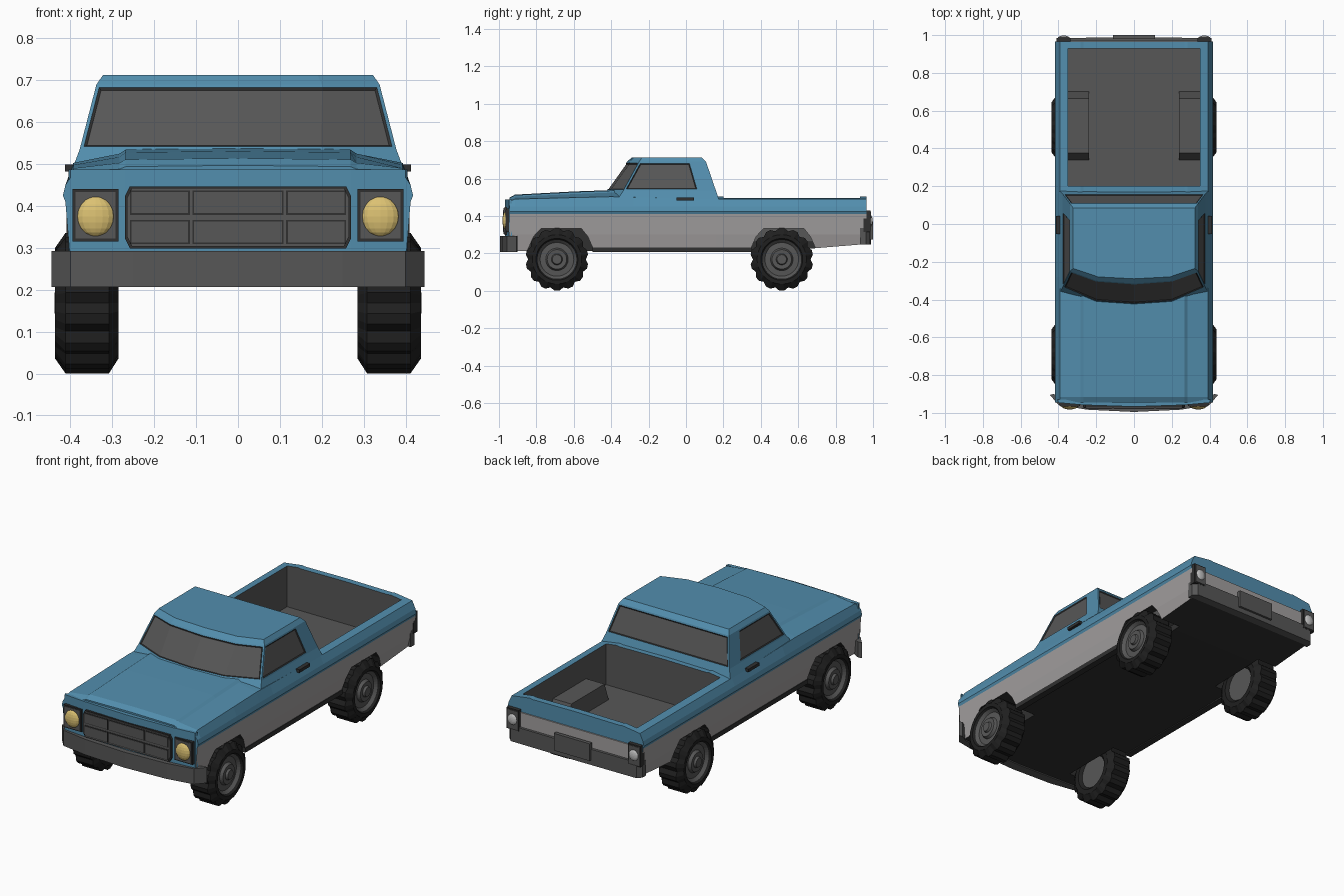
import bpy, bmesh, math
from mathutils import Vector

if "Cube" in bpy.data.objects:
    bpy.data.objects.remove(bpy.data.objects["Cube"])


def material(name, r, g, b):
    m = bpy.data.materials.new(name)
    m.diffuse_color = (r, g, b, 1)
    m.use_nodes = True
    m.node_tree.nodes["Principled BSDF"].inputs["Base Color"].default_value = m.diffuse_color
    return m


BLUE = material("blue_paint", 0.085, 0.27, 0.42)
SILVER = material("grey_panel", 0.36, 0.345, 0.345)
DARK = material("dark_grey", 0.095, 0.095, 0.095)
BLACK = material("black_trim", 0.03, 0.03, 0.03)
RUBBER = material("tyre_rubber", 0.014, 0.014, 0.014)
YELLOW = material("headlight_yellow", 0.72, 0.54, 0.17)
WHITE = material("tail_lens", 0.55, 0.55, 0.55)


def finish(name, bm, *mats):
    bmesh.ops.recalc_face_normals(bm, faces=bm.faces)
    me = bpy.data.meshes.new(name)
    bm.to_mesh(me)
    bm.free()
    for m in mats:
        me.materials.append(m)
    ob = bpy.data.objects.new(name, me)
    bpy.context.collection.objects.link(ob)
    return ob


def rings_mesh(rings, cap=True):
    """Skin closed rings of points; returns bmesh and side faces[ring][segment]."""
    bm = bmesh.new()
    vs = [[bm.verts.new(p) for p in r] for r in rings]
    n = len(rings[0])
    sides = [[bm.faces.new((a[j], a[(j + 1) % n], b[(j + 1) % n], b[j])) for j in range(n)]
             for a, b in zip(vs, vs[1:])]
    if cap:
        bm.faces.new(vs[0])
        bm.faces.new(vs[-1])
    return bm, sides


def prism(name, pts, lo, hi, axis, mat):
    """Extrude a 2D outline along an axis (the other two axes in x,y,z order)."""
    def put(p, h):
        q = list(p)
        q.insert(axis, h)
        return q
    bm, _ = rings_mesh([[put(p, h) for p in pts] for h in (lo, hi)])
    return finish(name, bm, mat)


def box(name, x0, x1, y0, y1, z0, z1, mat):
    return prism(name, [(x0, y0), (x1, y0), (x1, y1), (x0, y1)], z0, z1, 2, mat)


def both(half):
    """Mirror a half outline that starts and ends on the centre line."""
    return half + [(-p[0],) + tuple(p[1:]) for p in reversed(half[1:-1])]


def ellipsoid(name, c, r, mat):
    bm = bmesh.new()
    bmesh.ops.create_uvsphere(bm, u_segments=16, v_segments=10, radius=1)
    for v in bm.verts:
        v.co = Vector(c) + Vector([a * b for a, b in zip(v.co, r)])
    return finish(name, bm, mat)


# Body shell: y, bottom, shoulder, fender, hood heights
stations = [(-0.945, 0.213, 0.478, 0.488, 0.497), (-0.915, 0.213, 0.49, 0.503, 0.514),
            (-0.6, 0.213, 0.498, 0.517, 0.531), (-0.4, 0.213, 0.503, 0.525, 0.538),
            (-0.28, 0.213, 0.5, 0.525, 0.538), (0.16, 0.213, 0.49, 0.505, 0.505),
            (0.66, 0.225, 0.49, 0.505, 0.505), (0.965, 0.25, 0.49, 0.505, 0.505)]
rings = []
for y, zb, sh, fe, ho in stations:
    half = [(0, zb), (0.39, zb), (0.403, 0.3), (0.412, 0.41), (0.418, 0.425), (0.412, 0.45),
            (0.393, sh), (0.283, fe), (0.268, ho - 0.003), (0, ho)]
    rings.append([(x, y, z) for x, z in both(half)])
bm, sides = rings_mesh(rings)
n = len(rings[0])
for strip in sides:
    for j, f in enumerate(strip):
        row = min(j, n - 1 - j)
        f.material_index = 2 if row == 0 else 1 if row < 3 else 0
body = finish("body_shell", bm, BLUE, SILVER, BLACK)

# Wheel arches and cargo bed are cut from the shell
arch = [(-0.865, 0.1), (-0.85, 0.21), (-0.815, 0.29), (-0.775, 0.333), (-0.56, 0.333),
        (-0.525, 0.29), (-0.49, 0.21), (-0.475, 0.1)]
cutters = [box("bed_cutter", -0.35, 0.35, 0.2, 0.93, 0.27, 0.7, DARK)]
for dy in (0, 1.19):
    for s in (-1, 1):
        cutters.append(prism("arch_cutter", [(y + dy, z) for y, z in arch],
                             *sorted((s * 0.27, s * 0.6)), 0, BLACK))
bpy.context.view_layer.objects.active = body
for c in cutters:
    c.hide_render = True
    mod = body.modifiers.new("cut", 'BOOLEAN')
    mod.operation = 'DIFFERENCE'
    mod.solver = 'EXACT'
    mod.material_mode = 'TRANSFER'
    mod.object = c
    bpy.ops.object.modifier_apply(modifier=mod.name)
    bpy.data.objects.remove(c)

# Cab with inset windows
levels = [(0.49, [(0, -0.45), (0.2, -0.437), (0.395, -0.365), (0.395, 0.08), (0.395, 0.175), (0, 0.175)]),
          (0.535, [(0, -0.425), (0.2, -0.41), (0.378, -0.335), (0.378, 0.07), (0.378, 0.16), (0, 0.16)]),
          (0.69, [(0, -0.315), (0.2, -0.3), (0.338, -0.25), (0.338, 0.025), (0.338, 0.107), (0, 0.107)]),
          (0.713, [(0, -0.29), (0.19, -0.28), (0.322, -0.235), (0.322, 0.02), (0.322, 0.085), (0, 0.085)])]
bm, sides = rings_mesh([[(x, y, z) for x, y in both(h)] for z, h in levels])
bmesh.ops.recalc_face_normals(bm, faces=bm.faces)
for group in ((0, 1, 8, 9), (2,), (7,), (4, 5)):
    faces = [sides[1][j] for j in group]
    bmesh.ops.inset_region(bm, faces=faces, thickness=0.009, use_even_offset=True, use_boundary=True)
    rim = bmesh.ops.inset_region(bm, faces=faces, thickness=0.005, depth=-0.004,
                                 use_even_offset=True, use_boundary=True)
    for f in rim["faces"]:
        f.material_index = 2
    for f in faces:
        f.material_index = 1
finish("cab", bm, BLUE, DARK, BLACK)

# Nose panel, grille and bumpers
prism("front_panel", both([(0, -0.967), (0.27, -0.958), (0.4, -0.946), (0.405, -0.93), (0, -0.93)]),
      0.29, 0.487, 2, BLUE)


def octagon(x0, x1, z0, z1, c):
    return [(x0 + c, z0), (x1 - c, z0), (x1, z0 + 2 * c), (x1, z1 - 2 * c),
            (x1 - c, z1), (x0 + c, z1), (x0, z1 - 2 * c), (x0, z0 + 2 * c)]


prism("grille_rim", octagon(-0.27, 0.27, 0.299, 0.447, 0.012), -0.971, -0.94, 1, BLACK)
prism("grille_frame", octagon(-0.265, 0.265, 0.303, 0.443, 0.012), -0.975, -0.94, 1, DARK)
for x0, x1 in ((-0.258, -0.115), (-0.109, 0.109), (0.115, 0.258)):
    for z0, z1 in ((0.309, 0.367), (0.379, 0.437)):
        box("grille_cell_rim", x0, x1, -0.977, -0.97, z0, z1, BLACK)
        box("grille_cell", x0 + 0.004, x1 - 0.004, -0.979, -0.97, z0 + 0.004, z1 - 0.004, DARK)
prism("front_bumper", both([(0, -0.995), (0.25, -0.983), (0.4, -0.957), (0.445, -0.905),
                            (0.425, -0.9), (0.38, -0.925), (0, -0.94)]), 0.207, 0.293, 2, DARK)
prism("rear_bumper", both([(0, 0.988), (0.385, 0.985), (0.407, 0.962), (0.407, 0.93), (0, 0.93)]),
      0.248, 0.335, 2, DARK)
box("tailgate_band", -0.4, 0.4, 0.96, 0.972, 0.335, 0.415, SILVER)
box("rear_plate", -0.11, 0.11, 0.98, 1.0, 0.275, 0.37, DARK)

# Paired details
for s in (-1, 1):
    def side_box(name, x0, x1, *rest):
        box(name, *sorted((s * x0, s * x1)), *rest)
    side_box("headlight_frame", 0.285, 0.395, -0.963, -0.925, 0.315, 0.44, BLACK)
    side_box("headlight_bezel", 0.292, 0.388, -0.966, -0.93, 0.322, 0.433, DARK)
    ellipsoid("headlight", (s * 0.34, -0.962, 0.375), (0.045, 0.02, 0.048), YELLOW)
    side_box("tail_light_frame", 0.335, 0.41, 0.95, 0.986, 0.315, 0.43, BLACK)
    side_box("tail_light_bezel", 0.342, 0.403, 0.95, 0.989, 0.322, 0.423, DARK)
    ellipsoid("tail_light", (s * 0.372, 0.987, 0.373), (0.028, 0.011, 0.03), WHITE)
    side_box("door_handle", 0.385, 0.413, -0.052, 0.042, 0.482, 0.499, BLACK)
    side_box("sill", 0.36, 0.396, -0.5, 0.35, 0.207, 0.232, BLACK)
    prism("bed_wheel_box", [(0.335, 0.26), (0.375, 0.37), (0.665, 0.37), (0.705, 0.26)],
          *sorted((s * 0.237, s * 0.352)), 0, DARK)

# Wheels: lathed about x, with lugs on the tread
tyre = [(0.3, 0.09), (0.285, 0.105), (0.285, 0.132), (0.308, 0.168), (0.412, 0.168),
        (0.437, 0.132), (0.437, 0.112), (0.425, 0.104)]
rim = [(0.3, 0.09), (0.425, 0.104), (0.41, 0.09), (0.412, 0.06), (0.428, 0.052),
       (0.426, 0.03), (0.438, 0.025), (0.438, 0.004)]
SEG = 42
for cy in (-0.69, 0.512):
    for s in (-1, 1):
        for name, prof, mat in (("tyre", tyre, RUBBER), ("wheel_rim", rim, DARK)):
            rings = []
            for x, r in prof:
                ring = []
                for i in range(SEG):
                    a = 2 * math.pi * i / SEG
                    q = r - 0.014 if r > 0.15 and i % 3 == 0 else r
                    ring.append((s * x, cy + q * math.cos(a), 0.168 + q * math.sin(a)))
                rings.append(ring)
            bm, _ = rings_mesh(rings, cap=(name == "wheel_rim"))
            finish(name, bm, mat)
